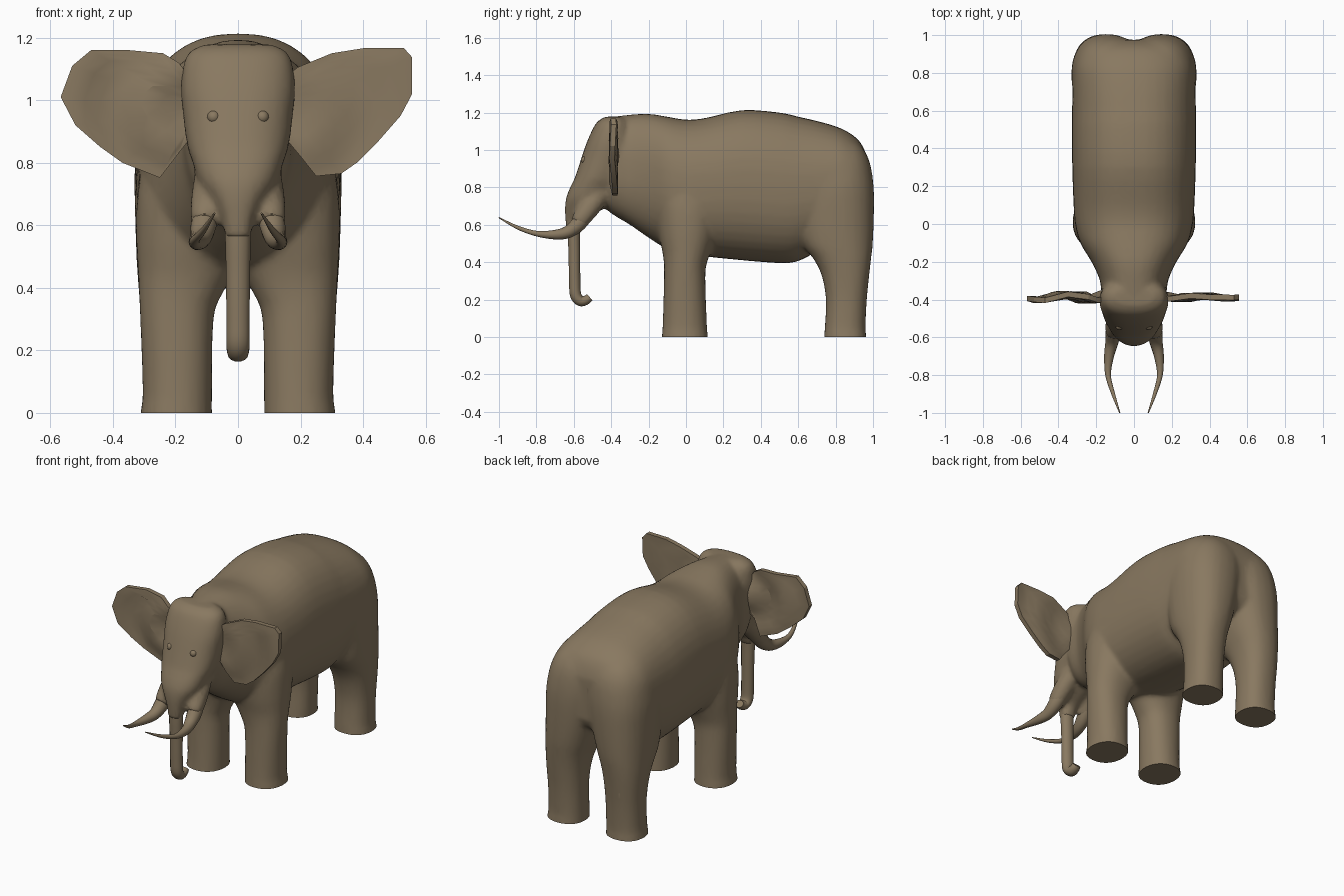
import bpy, bmesh, math
from mathutils import Vector

if "Cube" in bpy.data.objects:
    bpy.data.objects.remove(bpy.data.objects["Cube"])

hide = bpy.data.materials.new("brown hide")
hide.diffuse_color = (0.25, 0.19, 0.118, 1)
hide.use_nodes = True
hide.node_tree.nodes["Principled BSDF"].inputs["Base Color"].default_value = hide.diffuse_color


def spline(rows, steps):
    """Catmull-Rom interpolation of equal-length tuples."""
    out = []
    for i in range(len(rows) - 1):
        p = [rows[max(i - 1, 0)], rows[i], rows[i + 1], rows[min(i + 2, len(rows) - 1)]]
        for s in range(steps):
            t = s / steps
            out.append(tuple(
                0.5 * (2 * b + (c - a) * t + (2 * a - 5 * b + 4 * c - d) * t * t
                       + (3 * b - a - 3 * c + d) * t ** 3) for a, b, c, d in zip(*p)))
    return out + [tuple(rows[-1])]


def oval(n, power):
    """Unit superellipse points."""
    pts = []
    for i in range(n):
        a = 2 * math.pi * i / n
        c, s = math.cos(a), math.sin(a)
        pts.append((math.copysign(abs(c) ** (2 / power), c), math.copysign(abs(s) ** (2 / power), s)))
    return pts


def skin(bm, rings):
    """Closed skin over rings of points."""
    vs = [[bm.verts.new(p) for p in r] for r in rings]
    n = len(vs[0])
    faces = [bm.faces.new((a[i], a[(i + 1) % n], b[(i + 1) % n], b[i]))
             for a, b in zip(vs, vs[1:]) for i in range(n)]
    faces += [bm.faces.new(vs[0]), bm.faces.new(vs[-1])]
    bmesh.ops.recalc_face_normals(bm, faces=faces)


def add_object(name, bm, angle=35):
    me = bpy.data.meshes.new(name)
    bm.to_mesh(me)
    bm.free()
    ob = bpy.data.objects.new(name, me)
    bpy.context.collection.objects.link(ob)
    me.materials.append(hide)
    bpy.ops.object.select_all(action='DESELECT')
    bpy.context.view_layer.objects.active = ob
    ob.select_set(True)
    bpy.ops.object.shade_smooth_by_angle(angle=math.radians(angle))
    return ob


def columns(bm, rows, power, side=1):
    """Upright form from rows (z, y0, y1, x0, x1)."""
    skin(bm, [[(side * ((x0 + x1) / 2 + u * (x1 - x0) / 2), (y0 + y1) / 2 + v * (y1 - y0) / 2, z)
               for u, v in oval(28, power)] for z, y0, y1, x0, x1 in spline(rows, 3)])


def tube(bm, rows, n, flat=1.0):
    """Tapered tube along rows (x, y, z, radius)."""
    pts = spline(rows, 5)
    rings = []
    for i, (x, y, z, r) in enumerate(pts):
        a, b = pts[max(i - 1, 0)], pts[min(i + 1, len(pts) - 1)]
        t = (Vector(b[:3]) - Vector(a[:3])).normalized()
        up = t.cross(Vector((1, 0, 0))).normalized()
        sx = up.cross(t)
        rings.append([Vector((x, y, z)) + sx * u * r * flat + up * v * r for u, v in oval(n, 2)])
    skin(bm, rings)


# Torso and neck: (y, bottom, top, half width)
torso = [(-.46, .72, 1.1, .10), (-.4, .66, 1.17, .165), (-.3, .6, 1.188, .18),
         (-.2, .53, 1.193, .225), (-.1, .47, 1.178, .285), (0, .44, 1.162, .312),
         (.1, .43, 1.17, .32), (.3, .41, 1.213, .327), (.5, .395, 1.2, .33),
         (.6, .405, 1.178, .328), (.72, .47, 1.15, .325), (.83, .55, 1.115, .318),
         (.91, .6, 1.065, .29), (.95, .63, 1.01, .25), (.975, .68, .94, .18)]
bm = bmesh.new()
skin(bm, [[(u * w, y, (zb + zt) / 2 + v * (zt - zb) / 2) for u, v in oval(40, 2.35)]
          for y, zb, zt, w in spline(torso, 3)])

# Legs with shoulders and haunches, mirrored
front_leg = [(-.06, -.13, .118, .083, .313), (.0, -.13, .118, .083, .313), (.06, -.125, .112, .083, .305),
             (.3, -.118, .104, .078, .313), (.38, -.118, .108, .05, .317), (.45, -.125, .13, .01, .32),
             (.55, -.145, .16, -.03, .325), (.7, -.15, .18, -.03, .322), (.82, -.1, .15, 0, .3)]
hind_leg = [(-.06, .738, .965, .085, .313), (0, .738, .965, .085, .313), (.05, .742, .96, .085, .305),
            (.2, .748, .967, .085, .305), (.33, .725, .98, .075, .313), (.42, .68, .99, .055, .32),
            (.5, .62, .999, .025, .325), (.65, .58, 1.005, -.02, .33), (.8, .57, 1.004, -.05, .33),
            (.93, .6, .984, -.06, .305), (1.01, .65, .945, -.03, .26), (1.06, .7, .89, .02, .2)]
for side in (1, -1):
    columns(bm, front_leg, 2.2, side)
    columns(bm, hind_leg, 2.3, side)
    # Tusk socket on the cheek
    tube(bm, [(side * .07, -.42, .84, .055), (side * .085, -.48, .74, .058),
              (side * .1, -.54, .66, .054), (side * .108, -.58, .605, .045)], 16)

# Head: narrowing from the crown to the trunk root
head = [(1.178, -.43, -.34, .11), (1.145, -.48, -.3, .165), (1.05, -.527, -.28, .183),
        (.95, -.562, -.28, .176), (.85, -.595, -.33, .162), (.8, -.62, -.36, .145),
        (.74, -.642, -.4, .125), (.68, -.648, -.45, .085), (.62, -.645, -.54, .05), (.56, -.64, -.56, .044)]
columns(bm, [(z, a, b, -w, w) for z, a, b, w in head], 2.3)
body = add_object("body", bm)

# Fuse the solids into one soft skin, then cut the soles flat
mod = body.modifiers.new("fuse", 'REMESH')
mod.mode = 'VOXEL'
mod.voxel_size = 0.012
mod = body.modifiers.new("soften", 'SMOOTH')
mod.factor = 0.5
mod.iterations = 12
mod = body.modifiers.new("simplify", 'DECIMATE')
mod.ratio = 0.25
bpy.context.view_layer.update()
fused = bpy.data.meshes.new_from_object(body.evaluated_get(bpy.context.evaluated_depsgraph_get()))
bm = bmesh.new()
bm.from_mesh(fused)
bpy.data.objects.remove(body)
cut = bmesh.ops.bisect_plane(bm, geom=bm.verts[:] + bm.edges[:] + bm.faces[:], plane_co=(0, 0, 0.004),
                             plane_no=(0, 0, 1), clear_inner=True)
bmesh.ops.holes_fill(bm, edges=[e for e in cut["geom_cut"] if isinstance(e, bmesh.types.BMEdge)], sides=0)
bmesh.ops.translate(bm, verts=[v for v in bm.verts if v.co.z < .0045], vec=(0, 0, -.004))
for f in bm.faces:
    f.material_index = 0
add_object("body", bm, 40)

# Trunk with curled tip
bm = bmesh.new()
tube(bm, [(0, -.565, .74, .035), (0, -.595, .64, .035), (0, -.599, .55, .034), (0, -.597, .45, .032),
          (0, -.595, .3, .031), (0, -.59, .225, .031), (0, -.565, .193, .029),
          (0, -.535, .197, .026), (0, -.515, .213, .022)], 14, 1.2)
add_object("trunk", bm)

# Tusks, eyes and eyelids, mirrored
for side, label in ((1, "left"), (-1, "right")):
    bm = bmesh.new()
    tube(bm, [(side * x, y, z, r) for x, y, z, r in (
        (.09, -.5, .7, .04), (.108, -.57, .61, .042), (.118, -.63, .562, .034), (.132, -.7, .547, .026),
        (.137, -.8, .553, .015), (.11, -.9, .585, .010), (.075, -1, .638, .003))], 14)
    add_object(label + "_tusk", bm, 60)
    bm = bmesh.new()
    bmesh.ops.create_uvsphere(bm, u_segments=14, v_segments=10, radius=.021)
    bmesh.ops.translate(bm, verts=bm.verts, vec=(side * .078, -.54, .946))
    add_object(label + "_eye", bm)
    bpy.ops.mesh.primitive_torus_add(major_segments=18, minor_segments=8, major_radius=.021, minor_radius=.005,
                                     location=(side * .079, -.542, .946),
                                     rotation=(math.radians(72), 0, side * math.radians(20)))
    lid = bpy.context.object
    lid.name = label + "_eyelid"
    lid.data.materials.append(hide)
    bpy.ops.object.shade_smooth_by_angle(angle=math.radians(50))

# Ears: outline in x and z, spreading from the head with soft folds
ears = {"left_ear": [(.15, 1.07), (.19, 1.105), (.3, 1.15), (.4, 1.166), (.53, 1.167), (.557, 1.137),
                     (.557, 1.02), (.52, .95), (.45, .87), (.38, .8), (.33, .765), (.25, .757),
                     (.2, .82), (.15, .88)],
        "right_ear": [(-.15, 1.07), (-.19, 1.12), (-.24, 1.15), (-.35, 1.16), (-.47, 1.16), (-.53, 1.11),
                      (-.567, 1.01), (-.52, .92), (-.44, .85), (-.37, .8), (-.25, .752),
                      (-.19, .83), (-.15, .88)]}
scales = (.1, .25, .4, .55, .7, .82, .92, 1)
for name, outline in ears.items():
    wave = .017 if name == "right_ear" else .009
    root = Vector((math.copysign(.14, outline[0][0]), .97))
    rings = []
    for back in (0, 1):
        for t in (reversed(scales) if back else scales):
            half = .014 + .006 * (1 - t)
            ring = []
            for p in outline:
                q = root + (Vector(p) - root) * t
                bend = wave * math.sin((q - root).length * 26 + 1)
                ring.append((q.x, -.387 + bend + (half if back else -half), q.y))
            rings.append(ring)
    bm = bmesh.new()
    skin(bm, rings)
    add_object(name, bm, 25)
